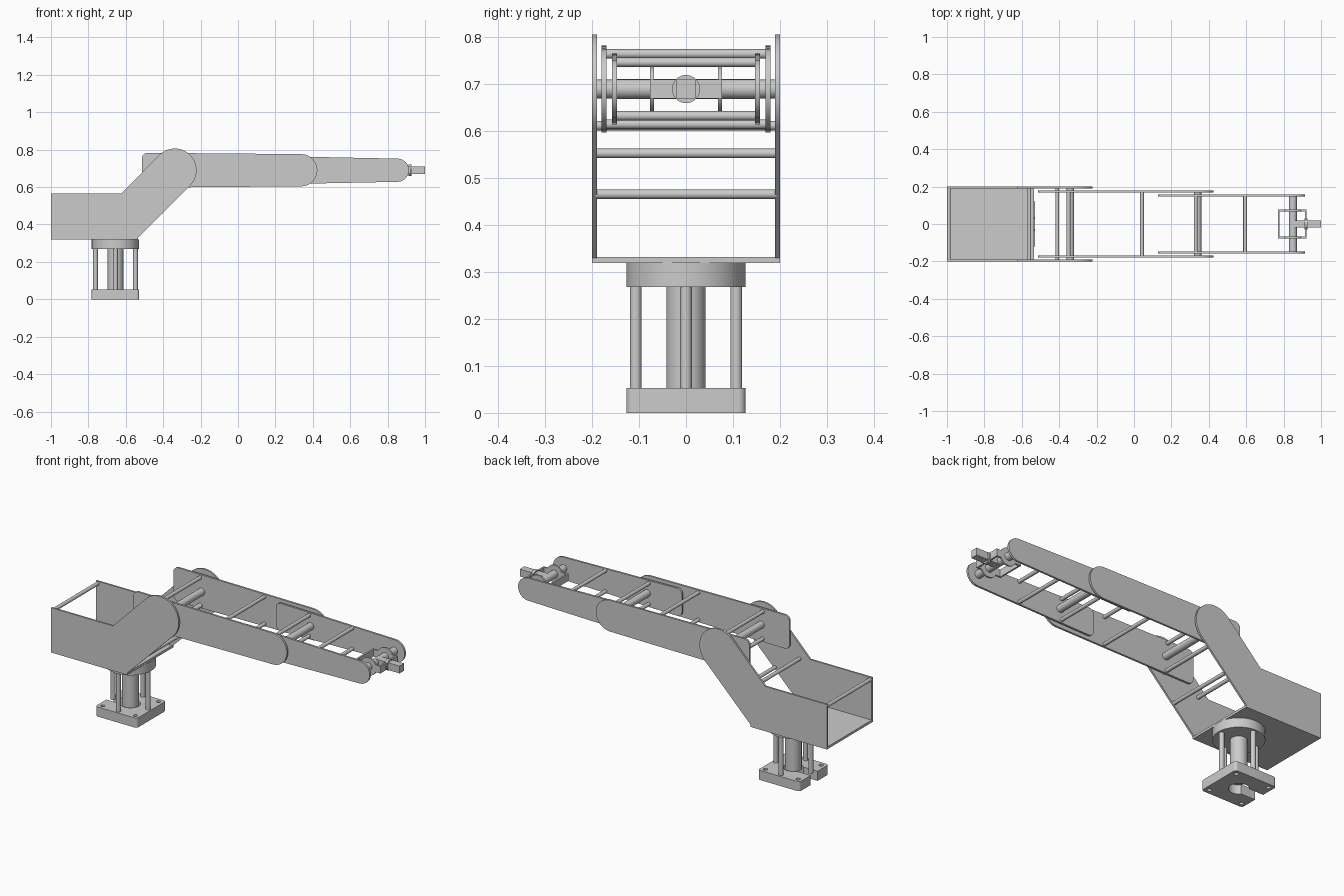
import bpy, bmesh
from math import sin, cos, pi, radians
from mathutils import Vector, Matrix
from mathutils.geometry import convex_hull_2d

if "Cube" in bpy.data.objects:
    bpy.data.objects.remove(bpy.data.objects["Cube"])


def link(name, bm):
    me = bpy.data.meshes.new(name)
    bm.to_mesh(me)
    bm.free()
    ob = bpy.data.objects.new(name, me)
    bpy.context.collection.objects.link(ob)
    return ob


def box(name, x, y, z):
    bm = bmesh.new()
    bmesh.ops.create_cube(bm, size=1)
    for v in bm.verts:
        v.co = [(a + b) / 2 + c * (b - a) for c, (a, b) in zip(v.co, (x, y, z))]
    return link(name, bm)


def cyl(name, a, b, r, seg=32):
    a, b = Vector(a), Vector(b)
    d = b - a
    rot = d.to_track_quat('Z', 'Y').to_matrix().to_4x4()
    bm = bmesh.new()
    bmesh.ops.create_cone(bm, cap_ends=True, segments=seg, radius1=r, radius2=r,
                          depth=d.length, matrix=Matrix.Translation((a + b) / 2) @ rot)
    return link(name, bm)


def cross_rod(name, x, z, half, r=0.01):
    return cyl(name, (x, -half, z), (x, half, z), r, 24)


def arc(cx, cy, r, a0, a1, n=24):
    return [(cx + r * cos(radians(a0 + (a1 - a0) * i / n)),
             cy + r * sin(radians(a0 + (a1 - a0) * i / n))) for i in range(n + 1)]


def hull(circles):
    """Outline wrapped tightly round a set of (x, y, r) circles."""
    pts = [p for x, y, r in circles for p in arc(x, y, r, 0, 360, 64)[:-1]]
    return [pts[i] for i in convex_hull_2d([Vector(p) for p in pts])]


def plate(name, loops, lo, hi, upright=False):
    """Extrude outlines (inner loops are holes) from lo to hi in z, or in y if upright."""
    cu = bpy.data.curves.new(name, 'CURVE')
    cu.dimensions, cu.fill_mode, cu.extrude = '2D', 'BOTH', (hi - lo) / 2
    for pts in loops:
        s = cu.splines.new('POLY')
        s.points.add(len(pts) - 1)
        s.use_cyclic_u = True
        for p, q in zip(s.points, pts):
            p.co = (q[0], q[1], 0, 1)
    tmp = bpy.data.objects.new(name, cu)
    bpy.context.collection.objects.link(tmp)
    dg = bpy.context.evaluated_depsgraph_get()
    me = bpy.data.meshes.new_from_object(tmp.evaluated_get(dg))
    bm = bmesh.new()
    bm.from_mesh(me)
    bpy.data.objects.remove(tmp)
    bpy.data.curves.remove(cu)
    bpy.data.meshes.remove(me)
    bmesh.ops.remove_doubles(bm, verts=bm.verts, dist=1e-5)
    mid = (lo + hi) / 2
    for v in bm.verts:
        x, y, z = v.co
        v.co = (x, z + mid, y) if upright else (x, y, z + mid)
    bmesh.ops.recalc_face_normals(bm, faces=bm.faces)
    return link(name, bm)


def side_pair(name, loop, inner, outer):
    plate(name + "_front", [loop], -outer, -inner, True)
    plate(name + "_back", [loop], inner, outer, True)


# base: slotted foot plate, column, four posts, collar
BX, H, C = -0.655, 0.127, 0.015
foot = [(BX - H, -0.03)]
for sx, sy, a in ((-1, -1, 180), (1, -1, 270), (1, 1, 0), (-1, 1, 90)):
    foot += arc(BX + sx * (H - C), sy * (H - C), C, a, a + 90, 8)
foot += [(BX - H, 0.03)] + arc(BX, 0, 0.05, 143, -143, 40)
holes = [arc(BX + sx * 0.1, sy * 0.1, 0.011, 0, 345, 23) for sx in (-1, 1) for sy in (-1, 1)]
plate("foot_plate", [foot] + holes, 0, 0.053)
cyl("column", (BX, 0, 0.045), (BX, 0, 0.27), 0.042, 48)
for i in range(4):
    x, y = BX + 0.107 * cos(i * pi / 2), 0.107 * sin(i * pi / 2)
    cyl("post", (x, y, 0.05), (x, y, 0.27), 0.0125, 24)
cyl("collar", (BX, 0, 0.268), (BX, 0, 0.32), H, 64)

# shoulder tray: floor, bent side plates, tie rods
PZ = 0.69
box("tray_floor", (-1, -0.535), (-0.2, 0.2), (0.319, 0.332))
shoulder = [(-0.54, 0.325)] + arc(-0.338, PZ, 0.116, -45, 135, 40) \
    + [(-0.624, 0.566), (-1, 0.566), (-1, 0.325)]
side_pair("shoulder_plate", shoulder, 0.19, 0.2)
for x, z in ((-0.99, 0.553), (-0.56, 0.553), (-0.41, 0.466), (-0.345, 0.612)):
    cross_rod("shoulder_rod", x, z, 0.193)

# upper arm
side_pair("upper_arm_plate", hull([(-0.483, 0.753, 0.03), (-0.483, 0.627, 0.03),
                                   (0.338, PZ, 0.086)]), 0.169, 0.18)
cross_rod("shoulder_shaft", -0.34, PZ, 0.193, 0.02)
for x in (-0.35, 0.043):
    for dz in (-0.075, 0.075):
        cross_rod("upper_arm_rod", x, PZ + dz, 0.172)

# forearm
side_pair("forearm_plate", hull([(0.158, 0.736, 0.03), (0.158, 0.644, 0.03),
                                 (0.852, PZ, 0.062)]), 0.147, 0.158)
cross_rod("elbow_shaft", 0.34, PZ, 0.172, 0.02)
for x in (0.33, 0.594):
    for dz in (-0.057, 0.057):
        cross_rod("forearm_rod", x, PZ + dz, 0.15)

# wrist: shaft, square frame, cheek discs, tool bar
cross_rod("wrist_shaft", 0.85, PZ, 0.15, 0.021)
for s in (-1, 1):
    y0, y1 = sorted((s * 0.068, s * 0.077))
    box("wrist_frame_side", (0.77, 0.922), (y0, y1), (0.67, 0.71))
    cyl("wrist_cheek", (0.85, y0, PZ), (0.85, y1, PZ), 0.048, 40)
for x in (0.77, 0.913):
    box("wrist_frame_end", (x, x + 0.009), (-0.077, 0.077), (0.67, 0.71))
cyl("tool_flange", (0.912, 0, PZ), (0.928, 0, PZ), 0.03)
box("tool_bar", (0.85, 1), (-0.02, 0.02), (0.67, 0.71))

bpy.ops.object.select_all(action='SELECT')
bpy.context.view_layer.objects.active = bpy.context.selected_objects[0]
bpy.ops.object.shade_smooth_by_angle(angle=radians(30))
